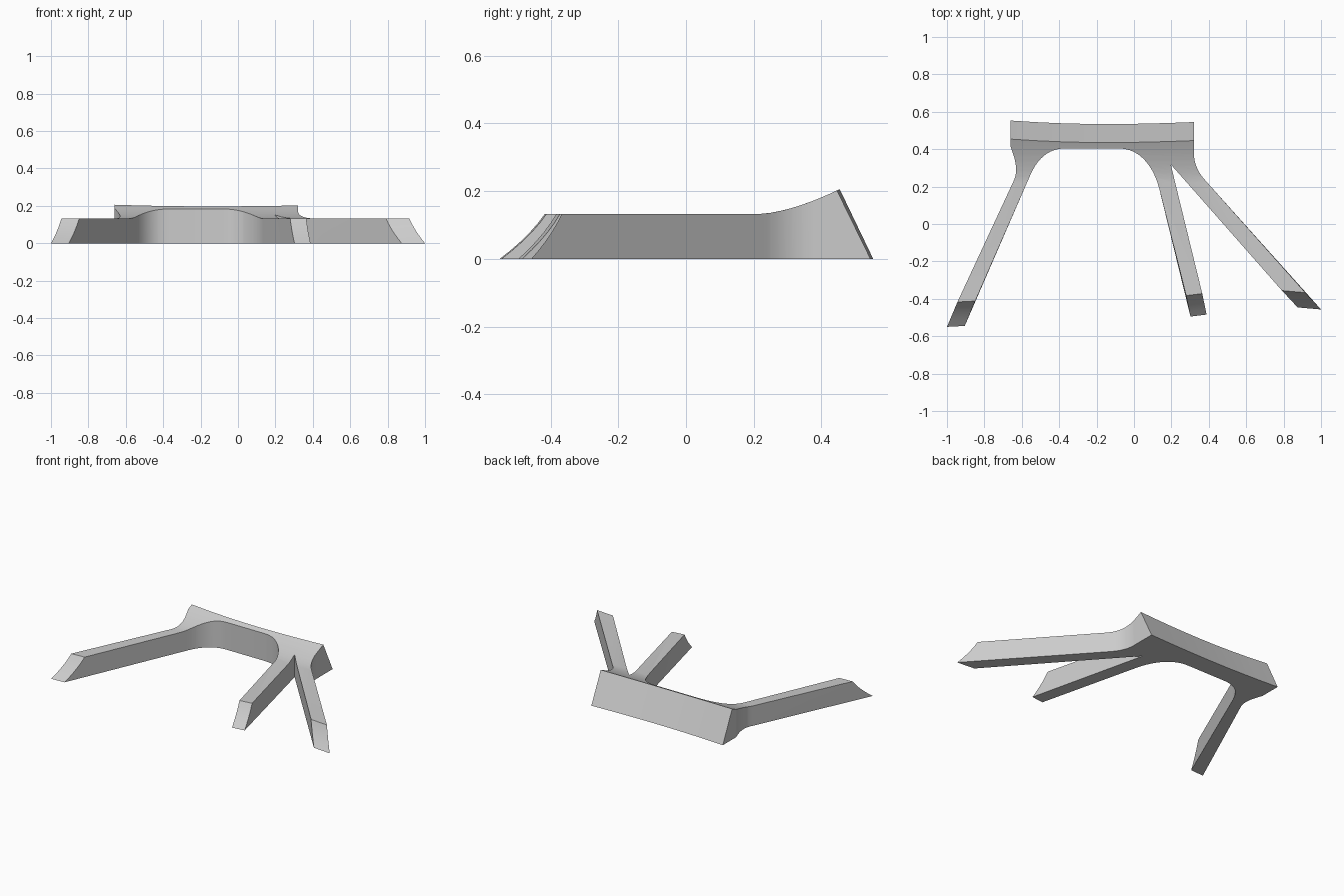
import bpy, bmesh
from mathutils import Vector
from mathutils.geometry import interpolate_bezier

if "Cube" in bpy.data.objects:
    bpy.data.objects.remove(bpy.data.objects["Cube"], do_unlink=True)

LEG_H = 0.133    # height of the legs
RISE_Y = 0.22    # where the top starts sweeping up towards the rail


def arc(a, h1, h2, b, n=12):
    """Rounded corner as a bezier run of plan points."""
    pts = [Vector((p[0], p[1], 0)) for p in (a, h1, h2, b)]
    return [(p.x, p.y) for p in interpolate_bezier(*pts, n)]


def top_height(y):
    """Flat legs, curving up to the rail."""
    return LEG_H + 0.072 * (max(0, y - RISE_Y) / 0.232) ** 1.55


# Plan outline, counter-clockwise from the right leg's toe
outline = [(-1.0, -0.55), (-0.905, -0.545)]
outline += arc((-0.553, 0.265), (-0.51, 0.36), (-0.45, 0.404), (-0.366, 0.404))
outline += arc((-0.08, 0.404), (0.03, 0.404), (0.105, 0.31), (0.136, 0.185))
outline += [(0.302, -0.495), (0.388, -0.484), (0.197, 0.318),
            (0.875, -0.446), (1.0, -0.457)]
outline += arc((0.377, 0.238), (0.34, 0.28), (0.318, 0.33), (0.32, 0.39))
# Gently bowed back of the rail
outline += arc((0.32, 0.545), (0.0, 0.532), (-0.3, 0.527), (-0.66, 0.553), 9)
outline += arc((-0.66, 0.414), (-0.645, 0.37), (-0.615, 0.30), (-0.64, 0.238))

# Extrude the plan into a prism
bm = bmesh.new()
base = bm.faces.new([bm.verts.new((x, y, 0)) for x, y in outline])
ext = bmesh.ops.extrude_face_region(bm, geom=[base], use_keep_orig=True)
for v in ext["geom"]:
    if isinstance(v, bmesh.types.BMVert):
        v.co.z = LEG_H
bmesh.ops.recalc_face_normals(bm, faces=bm.faces[:])

# Cross cuts that carry the upward sweep
for y in (0.22, 0.25, 0.28, 0.31, 0.34, 0.37, 0.395, 0.42):
    bmesh.ops.bisect_plane(bm, geom=bm.verts[:] + bm.edges[:] + bm.faces[:],
                           dist=1e-5, plane_co=(0, y, 0), plane_no=(0, 1, 0))

# Level cuts on the leg sides for the hollowed toe faces
bm.normal_update()
for k in range(1, 5):
    faces = [f for f in bm.faces if abs(f.normal.z) < 0.5
             and any(v.co.y < -0.43 for v in f.verts)]
    edges = {e for f in faces for e in f.edges}
    verts = {v for f in faces for v in f.verts}
    bmesh.ops.bisect_plane(bm, geom=list(verts) + list(edges) + faces, dist=1e-5,
                           plane_co=(0, 0, LEG_H * k / 5), plane_no=(0, 0, 1))
    bm.normal_update()

# Slope the toes and rail back, lift the top
for v in bm.verts:
    x, y, z = v.co
    if y < -0.43:
        t = z / LEG_H
        t += 0.32 * t * (1 - t)
        run = (0.056, 0.133) if x < -0.5 else (-0.023, 0.112) if x < 0.6 else (-0.084, 0.09)
        v.co.x += run[0] * t
        v.co.y += run[1] * t
    elif z > LEG_H - 1e-4:
        if y > 0.5:
            v.co.y -= 0.099
        v.co.z = top_height(v.co.y)

bmesh.ops.recalc_face_normals(bm, faces=bm.faces[:])
mesh = bpy.data.meshes.new("three_legged_frame")
bm.to_mesh(mesh)
bm.free()

# Single grey finish
grey = bpy.data.materials.new("light_grey")
grey.use_nodes = True
colour = (0.6, 0.6, 0.6, 1)
grey.diffuse_color = colour
grey.node_tree.nodes["Principled BSDF"].inputs["Base Color"].default_value = colour
mesh.materials.append(grey)

frame = bpy.data.objects.new("three_legged_frame", mesh)
bpy.context.collection.objects.link(frame)
bpy.ops.object.select_all(action="DESELECT")
frame.select_set(True)
bpy.context.view_layer.objects.active = frame
bpy.ops.object.shade_smooth_by_angle(angle=0.5)
